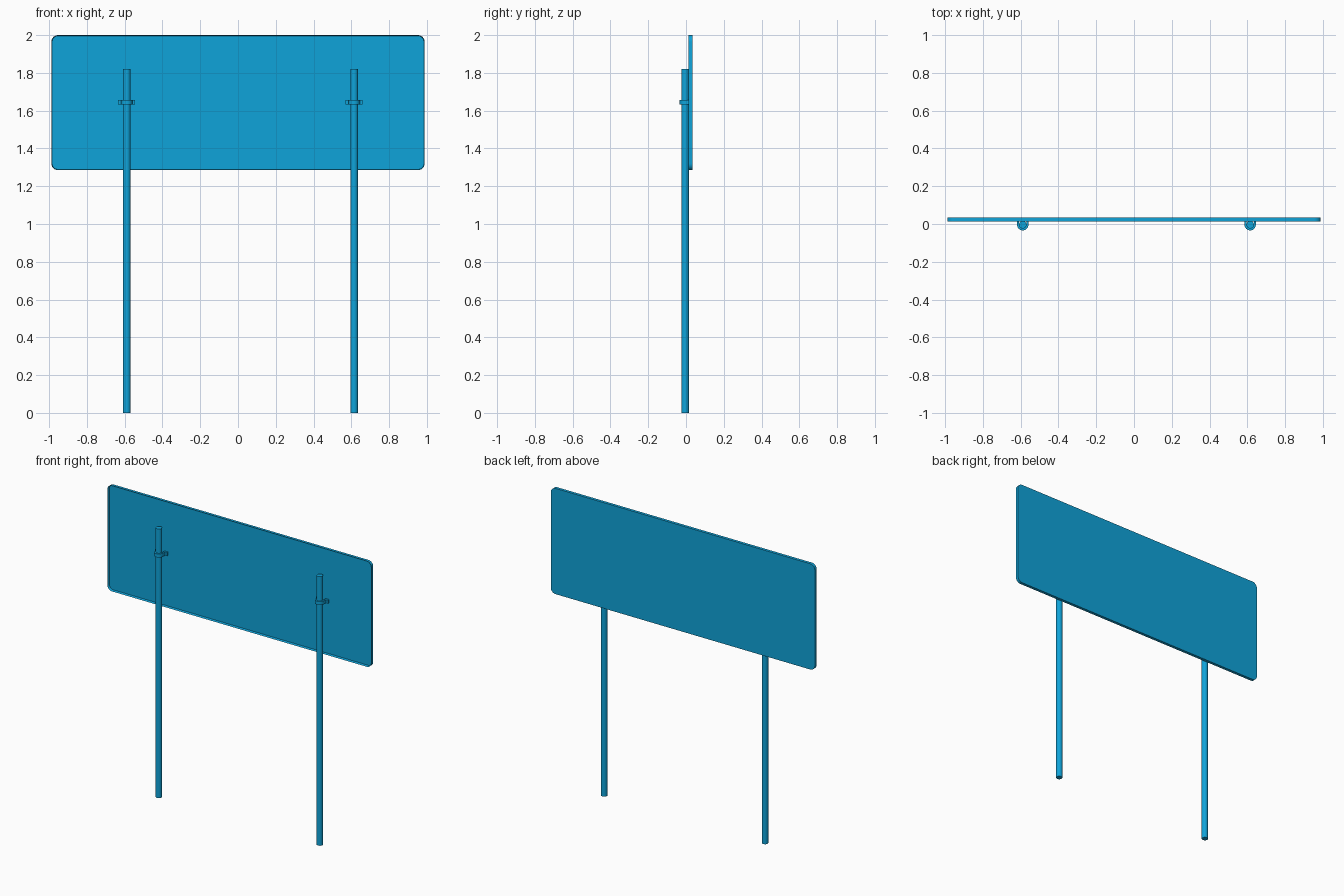
import bpy
import bmesh
from math import pi, sin, cos, radians
from mathutils import Vector

if "Cube" in bpy.data.objects:
    bpy.data.objects.remove(bpy.data.objects["Cube"])

blue = bpy.data.materials.new("sign_blue")
blue.use_nodes = True
COLOR = (0.0048, 0.37, 0.70, 1)
blue.diffuse_color = COLOR
blue.node_tree.nodes["Principled BSDF"].inputs["Base Color"].default_value = COLOR


def finish(bm, name):
    bmesh.ops.recalc_face_normals(bm, faces=bm.faces)
    mesh = bpy.data.meshes.new(name)
    bm.to_mesh(mesh)
    bm.free()
    mesh.materials.append(blue)
    obj = bpy.data.objects.new(name, mesh)
    bpy.context.collection.objects.link(obj)
    bpy.ops.object.select_all(action="DESELECT")
    obj.select_set(True)
    bpy.context.view_layer.objects.active = obj
    bpy.ops.object.shade_smooth_by_angle(angle=radians(35))
    return obj


def extrude_outline(points, offset):
    """Closed prism from an outline; returns the mesh and its starting face."""
    bm = bmesh.new()
    face = bm.faces.new([bm.verts.new(p) for p in points])
    bm.normal_update()
    result = bmesh.ops.extrude_face_region(bm, geom=[face], use_keep_orig=True)
    moved = [g for g in result["geom"] if isinstance(g, bmesh.types.BMVert)]
    bmesh.ops.translate(bm, verts=moved, vec=offset)
    bmesh.ops.recalc_face_normals(bm, faces=bm.faces)
    return bm, face


# Sign panel: rounded shallow tray, open towards the poles
HALF_W, BOTTOM, TOP, R = 0.988, 1.285, 2.0, 0.035
FRONT, BACK, SHEET = 0.014, 0.034, 0.004
corners = [(HALF_W - R, TOP - R), (R - HALF_W, TOP - R),
           (R - HALF_W, BOTTOM + R), (HALF_W - R, BOTTOM + R)]
outline = []
for i, (cx, cz) in enumerate(corners):
    for k in range(7):
        a = (i + k / 6) * pi / 2
        outline.append((cx + R * cos(a), FRONT, cz + R * sin(a)))
bm, opening = extrude_outline(outline, (0, BACK - FRONT, 0))
bmesh.ops.inset_region(bm, faces=[opening], thickness=SHEET)
bmesh.ops.translate(bm, verts=opening.verts, vec=(0, BACK - FRONT - SHEET, 0))
finish(bm, "sign_panel")

# Poles and their U-shaped clamps
POLE_Y, POLE_R, POLE_H = -0.004, 0.02, 1.82
STRAP_R, EAR_X, CLAMP_Z, CLAMP_H = 0.03, 0.045, 1.632, 0.024
EAR_FRONT, EAR_BACK = 0.018, 0.03

for side, x in (("right", -0.589), ("left", 0.615)):
    ring = [(x + POLE_R * cos(k * pi / 12), POLE_Y + POLE_R * sin(k * pi / 12), 0)
            for k in range(24)]
    bm, _ = extrude_outline(ring, (0, 0, POLE_H))
    finish(bm, side + "_pole")

    outer = [(STRAP_R * cos(-k * pi / 12), POLE_Y + STRAP_R * sin(-k * pi / 12))
             for k in range(13)]
    inner = [(POLE_R * cos(-k * pi / 12), POLE_Y + POLE_R * sin(-k * pi / 12))
             for k in range(12, -1, -1)]
    strap = ([(EAR_X, EAR_BACK), (EAR_X, EAR_FRONT), (STRAP_R, EAR_FRONT)] + outer
             + [(-STRAP_R, EAR_FRONT), (-EAR_X, EAR_FRONT), (-EAR_X, EAR_BACK),
                (-POLE_R, EAR_BACK)] + inner + [(POLE_R, EAR_BACK)])
    bm, _ = extrude_outline([Vector((x + u, v, CLAMP_Z)) for u, v in strap],
                            (0, 0, CLAMP_H))
    finish(bm, side + "_clamp")
